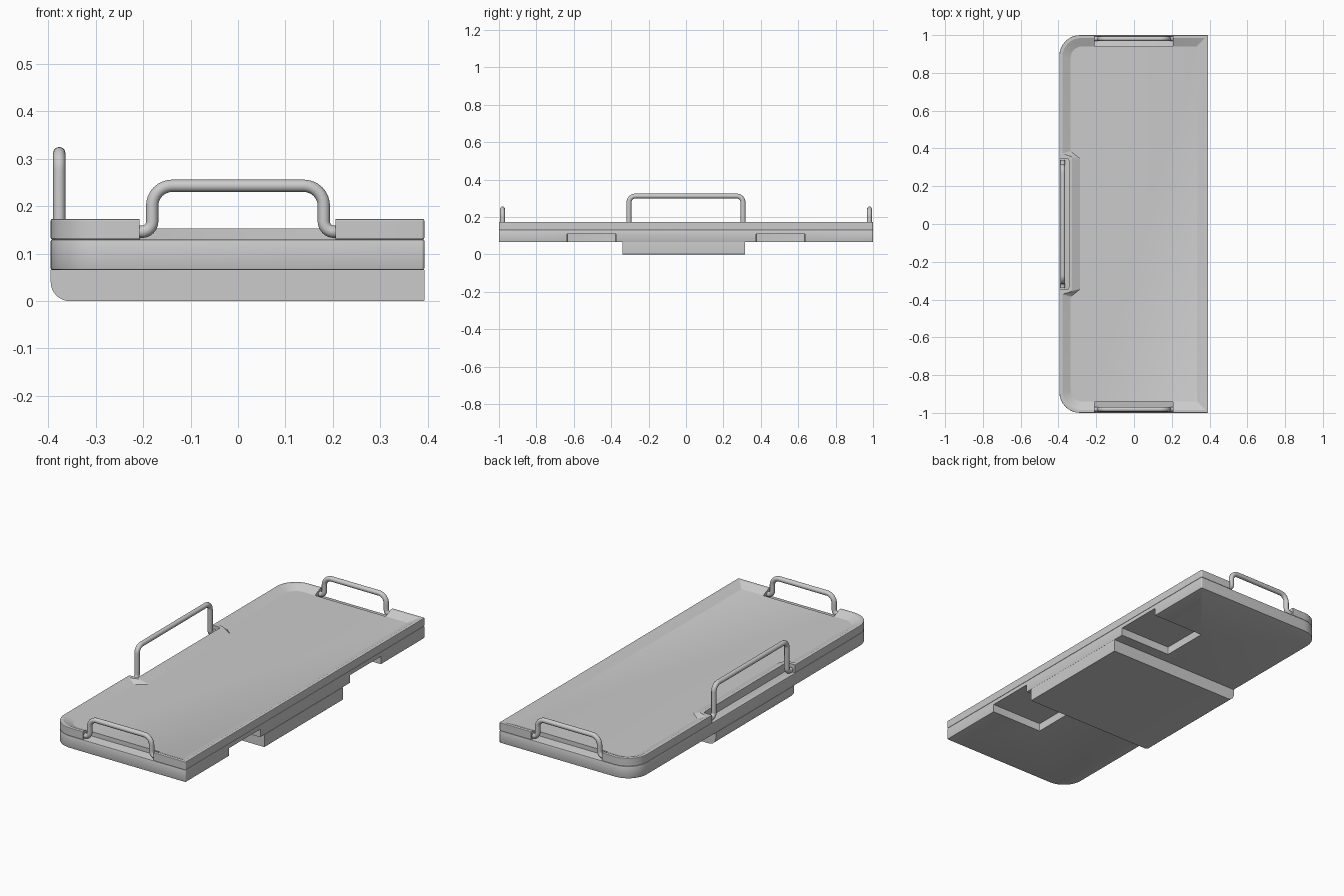
import bpy, bmesh, math
from mathutils import Vector

cube = bpy.data.objects.get("Cube")
if cube:
    bpy.data.objects.remove(cube, do_unlink=True)

grey = bpy.data.materials.new("plain_grey")
grey.use_nodes = True
GREY = (0.6, 0.6, 0.6, 1)
grey.diffuse_color = GREY
grey.node_tree.nodes["Principled BSDF"].inputs["Base Color"].default_value = GREY


def rounded(corners, steps=8):
    """Outline of a polygon given as (x, y, corner radius)."""
    out = []
    n = len(corners)
    for i, (x, y, r) in enumerate(corners):
        p = Vector((x, y))
        a = (Vector(corners[i - 1][:2]) - p).normalized()
        b = (Vector(corners[(i + 1) % n][:2]) - p).normalized()
        half = a.angle(b) / 2
        centre = p + (a + b).normalized() * (r / math.sin(half))
        start = p + a * (r / math.tan(half)) - centre
        end = p + b * (r / math.tan(half)) - centre
        sweep = start.angle_signed(end)
        for k in range(steps + 1):
            t = -sweep * k / steps
            c, s = math.cos(t), math.sin(t)
            out.append(centre + Vector((start.x * c - start.y * s, start.x * s + start.y * c)))
    return out


def loft(name, low, high, z0, z1, bevel=0):
    """Solid between two outlines with the same number of points."""
    bm = bmesh.new()
    a = [bm.verts.new((p.x, p.y, z0)) for p in low]
    b = [bm.verts.new((p.x, p.y, z1)) for p in high]
    ends = [bm.faces.new(a), bm.faces.new(b)]
    n = len(a)
    for i in range(n):
        j = (i + 1) % n
        bm.faces.new((a[i], a[j], b[j], b[i]))
    bmesh.ops.recalc_face_normals(bm, faces=bm.faces)
    if bevel:
        rims = list({e for f in ends for e in f.edges})
        bmesh.ops.bevel(bm, geom=rims, offset=bevel, segments=2, profile=0.5, affect='EDGES')
    mesh = bpy.data.meshes.new(name)
    bm.to_mesh(mesh)
    bm.free()
    mesh.materials.append(grey)
    ob = bpy.data.objects.new(name, mesh)
    bpy.context.collection.objects.link(ob)
    return ob


def box(name, x0, x1, y0, y1, z0, z1, r=0.004):
    o = rounded([(x0, y0, r), (x1, y0, r), (x1, y1, r), (x0, y1, r)], 4)
    return loft(name, o, o, z0, z1)


def activate(ob):
    bpy.ops.object.select_all(action='DESELECT')
    ob.select_set(True)
    bpy.context.view_layer.objects.active = ob


def cut(ob, cutter):
    activate(ob)
    m = ob.modifiers.new("cut", 'BOOLEAN')
    m.operation, m.solver, m.object = 'DIFFERENCE', 'EXACT', cutter
    bpy.ops.object.modifier_apply(modifier=m.name)
    bpy.data.objects.remove(cutter, do_unlink=True)


def smooth(ob, angle=30):
    activate(ob)
    bpy.ops.object.shade_smooth_by_angle(angle=math.radians(angle))


def mirrored(half):
    """Complete a closed outline from its +y half, listed from +x to -x."""
    return [(x, -y, r) for x, y, r in reversed(half)] + half


# Lower slab with two pockets open to the straight long side
plan = rounded(mirrored([(0.393, 1, 0.006), (-0.395, 1, 0.11)]))
slab = loft("lower_slab", plan, plan, 0.066, 0.13, 0.003)
for s in (-1, 1):
    y0, y1 = sorted((s * 0.375, s * 0.635))
    cut(slab, box("pocket_cutter", 0.09, 0.5, y0, y1, 0, 0.108))
smooth(slab)

# Upper tray with a sloped rim and handle notches
tray = loft("upper_tray", plan, plan, 0.13, 0.173, 0.003)
foot = rounded(mirrored([(0.335, 0.94, 0.005), (-0.335, 0.94, 0.06),
                         (-0.335, 0.385, 0.01), (-0.285, 0.345, 0.01)]))
crest = rounded(mirrored([(0.378, 0.985, 0.005), (-0.38, 0.985, 0.1),
                          (-0.38, 0.372, 0.005), (-0.33, 0.357, 0.01)]))
cut(tray, loft("recess_cutter", foot, crest, 0.153, 0.1732))
for s in (-1, 1):
    y0, y1 = sorted((s * 0.94, s * 1.1))
    cut(tray, box("end_notch_cutter", -0.208, 0.206, y0, y1, 0.1, 0.3))
cut(tray, box("side_notch_cutter", -0.5, -0.345, -0.347, 0.347, 0.1, 0.3, 0.012))
smooth(tray, 20)

# Base block, rounded along its lower edge on the handle side
section = rounded([(0.393, 0, 0.002), (0.393, 0.067, 0.002),
                   (-0.395, 0.067, 0.002), (-0.395, 0, 0.04)])
base = loft("base_block", section, section, -0.315, 0.34)
for v in base.data.vertices:
    x, z, y = v.co
    v.co = (x, -y, z)
base.data.flip_normals()
smooth(base)


# Tubular handles with outward-turned feet
def handle(name, half, top, bend, place):
    path = []

    def arc(cx, cz, r, a0, a1):
        for k in range(9):
            a = math.radians(a0 + (a1 - a0) * k / 8)
            path.append((cx + r * math.cos(a), cz + r * math.sin(a)))

    path.append((-half - 0.035, 0.146))
    arc(-half - 0.022, 0.168, 0.022, -90, 0)
    arc(-half + bend, top - bend, bend, 180, 90)
    path += [(-u, z) for u, z in reversed(path)]
    curve = bpy.data.curves.new(name, 'CURVE')
    curve.dimensions = '3D'
    curve.bevel_depth = 0.013
    curve.bevel_resolution = 4
    curve.use_fill_caps = True
    spline = curve.splines.new('POLY')
    spline.points.add(len(path) - 1)
    for pt, (u, z) in zip(spline.points, path):
        pt.co = (*place(u, z), 1)
    curve.materials.append(grey)
    ob = bpy.data.objects.new(name, curve)
    bpy.context.collection.objects.link(ob)
    activate(ob)
    bpy.ops.object.convert(target='MESH')
    smooth(bpy.context.object, 40)


handle("front_handle", 0.181, 0.243, 0.042, lambda u, z: (u, -0.981, z))
handle("back_handle", 0.181, 0.243, 0.042, lambda u, z: (u, 0.981, z))
handle("side_handle", 0.305, 0.312, 0.035, lambda u, z: (-0.377, u, z))
